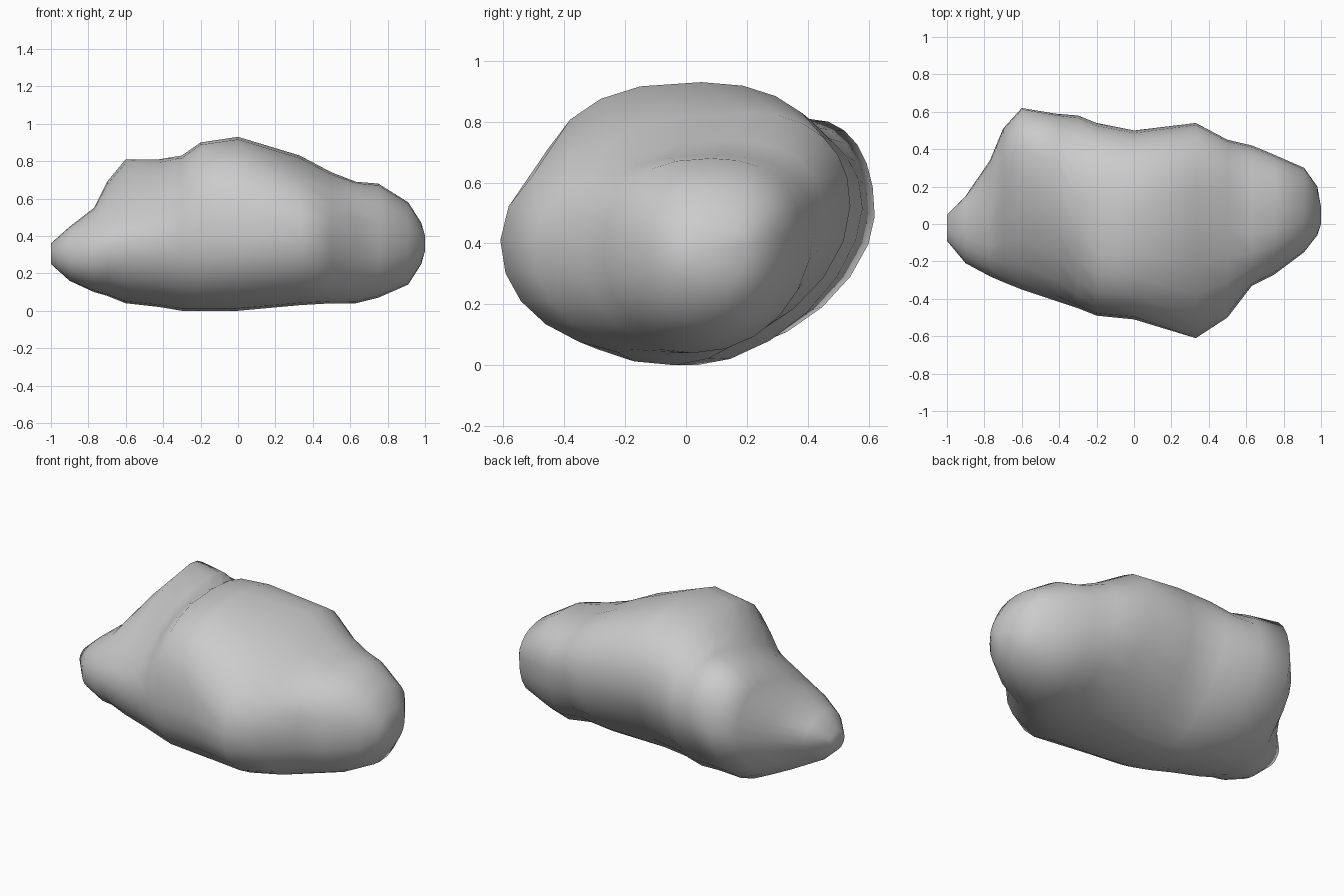
import bpy
import bmesh
from math import sin, cos, pi

# Remove the default object
default_cube = bpy.data.objects.get("Cube")
if default_cube:
    bpy.data.objects.remove(default_cube, do_unlink=True)

# Cross-sections of the boulder from its right end to its left end:
# x, front y, back y, crest y, crest z, underside z, waist z, front slope
SECTIONS = (
    (-1, -.09, .05, -.02, .36, .25, .31, 1),
    (-.9, -.21, .15, -.03, .45, .16, .3, 1),
    (-.77, -.28, .34, .04, .55, .1, .32, 1),
    (-.7, -.31, .51, .3, .69, .08, .35, 1.2),
    (-.6, -.35, .62, .4, .81, .04, .37, 1.3),
    (-.42, -.41, .59, .33, .81, .02, .39, 1.15),
    (-.3, -.45, .58, .14, .83, 0, .4, .85),
    (-.2, -.49, .54, .05, .9, 0, .4, .74),
    (0, -.51, .5, .05, .93, 0, .4, .76),
    (.33, -.61, .54, .2, .83, .03, .41, .98),
    (.5, -.5, .45, .15, .74, .04, .4, .98),
    (.63, -.33, .42, .1, .69, .04, .38, .75),
    (.75, -.27, .37, .08, .68, .07, .37, .85),
    (.91, -.15, .3, .07, .58, .14, .37, .9),
    (.98, -.06, .2, .06, .47, .25, .36, 1),
    (1, 0, .09, .05, .4, .32, .36, 1),
)
SIDES = 24


def stone_material():
    """Plain grey stone."""
    material = bpy.data.materials.new("stone_grey")
    material.use_nodes = True
    colour = (.6, .6, .6, 1)
    material.diffuse_color = colour
    shader = material.node_tree.nodes["Principled BSDF"]
    shader.inputs["Base Color"].default_value = colour
    shader.inputs["Roughness"].default_value = .9
    return material


def section_ring(bm, section):
    """One closed ring made of four rounded quadrants."""
    x, front, back, crest_y, crest_z, under_z, waist, slope = section
    under_y = front + (back - front) * .47
    back_waist = waist + (crest_z - waist) * .27
    # The underside is cut away at the back, less so towards the left end
    undercut = 1.18 - max(x, 0) * .33
    ring = []
    for i in range(SIDES):
        angle = 2 * pi * i / SIDES
        across, upward = cos(angle), sin(angle)
        is_front, is_top = across < 0, upward >= 0
        middle_y, tip_z = (crest_y, crest_z) if is_top else (under_y, under_z)
        side_y, middle_z = (front, waist) if is_front else (back, back_waist)
        if is_top:
            exponent = slope if is_front else .88
        else:
            exponent = .93 if is_front else undercut
        y = middle_y + (side_y - middle_y) * abs(across) ** exponent
        z = middle_z + (tip_z - middle_z) * abs(upward) ** exponent
        ring.append(bm.verts.new((x, y, z)))
    return ring


# Boulder body: skin the rings together and close both ends
bm = bmesh.new()
rings = [section_ring(bm, section) for section in SECTIONS]
for ring, following in zip(rings, rings[1:]):
    for i in range(SIDES):
        j = (i + 1) % SIDES
        bm.faces.new((ring[i], ring[j], following[j], following[i]))
bm.faces.new(rings[0])
bm.faces.new(rings[-1])
bmesh.ops.recalc_face_normals(bm, faces=bm.faces[:])
for face in bm.faces:
    face.smooth = True

mesh = bpy.data.meshes.new("boulder")
bm.to_mesh(mesh)
bm.free()
mesh.materials.append(stone_material())
boulder = bpy.data.objects.new("boulder", mesh)
bpy.context.collection.objects.link(boulder)
